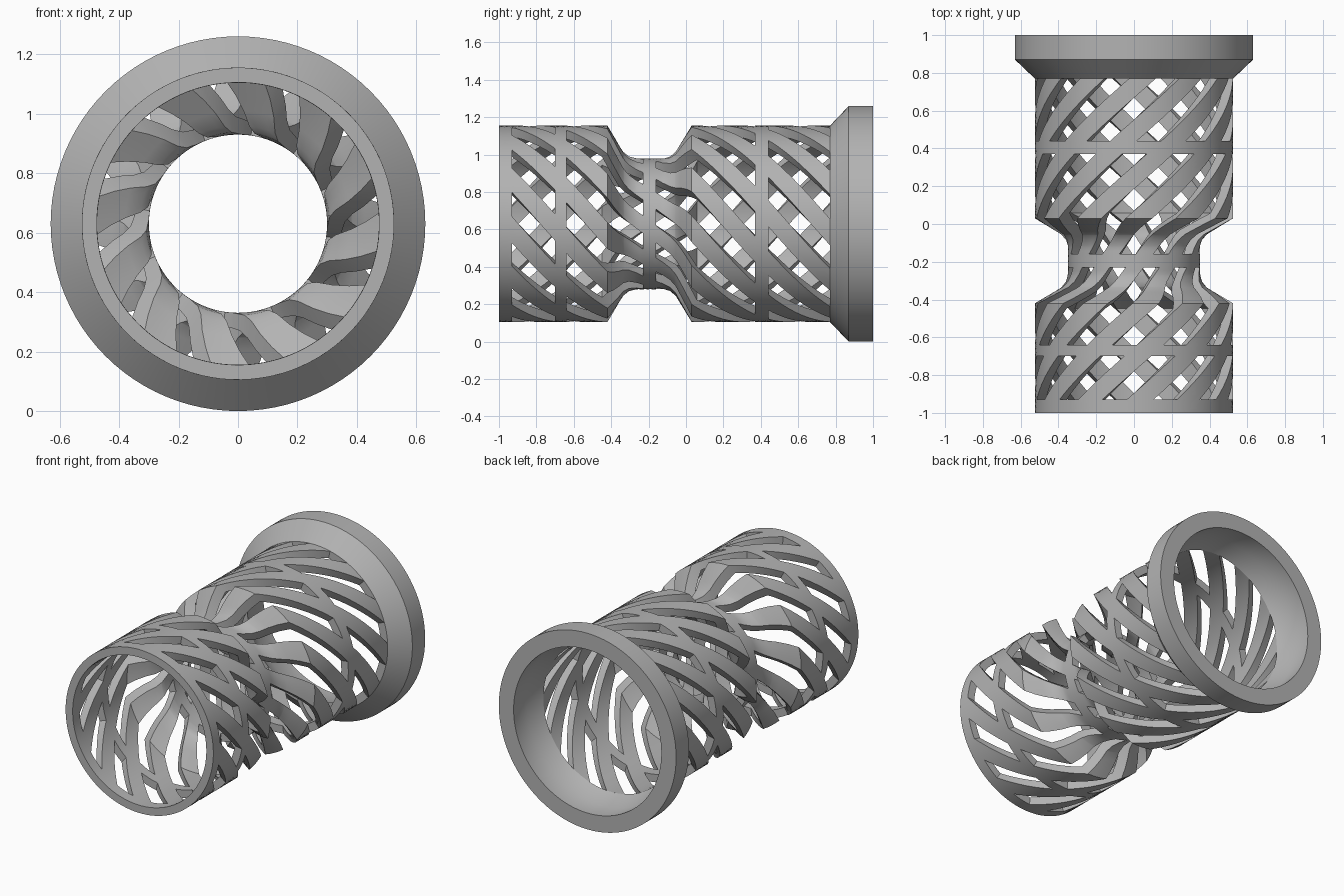
import bpy, bmesh, math

cube = bpy.data.objects.get("Cube")
if cube:
    bpy.data.objects.remove(cube, do_unlink=True)

AXIS_Z = 0.63
SLOTS = 12            # slots around the tube
PER = 8               # columns per slot and strip pair
COLS = SLOTS * PER
PITCH = 2 * math.pi / SLOTS
TWIST = 2.17          # radians per unit of length
MID = -0.195          # centre of the waist

grey = bpy.data.materials.new("grey")
grey.use_nodes = True
grey.diffuse_color = (0.45, 0.45, 0.45, 1)
grey.node_tree.nodes["Principled BSDF"].inputs["Base Color"].default_value = (0.45, 0.45, 0.45, 1)


def finish(name, bm):
    bmesh.ops.recalc_face_normals(bm, faces=bm.faces)
    mesh = bpy.data.meshes.new(name)
    bm.to_mesh(mesh)
    bm.free()
    obj = bpy.data.objects.new(name, mesh)
    bpy.context.collection.objects.link(obj)
    mesh.materials.append(grey)
    bpy.ops.object.select_all(action='DESELECT')
    obj.select_set(True)
    bpy.context.view_layer.objects.active = obj
    bpy.ops.object.shade_smooth_by_angle(angle=math.radians(30))
    return obj


def point(angle, r, y):
    return (r * math.sin(angle), y, AXIS_Z + r * math.cos(angle))


def radius(profile, y):
    """Radius of a waist profile given as (distance from middle, radius)."""
    d = abs(y - MID)
    if d <= profile[0][0]:
        return profile[0][1]
    for (d0, r0), (d1, r1) in zip(profile, profile[1:]):
        if d <= d1:
            return r0 + (r1 - r0) * (d - d0) / (d1 - d0)
    return profile[-1][1]


# Wall profiles: a narrow waist opening out to the full tube
outer = [(0.07, 0.35), (0.11, 0.36), (0.14, 0.385), (0.225, 0.525)]
inner = [(0.08, 0.30), (0.135, 0.308), (0.165, 0.33), (0.253, 0.475)]

# Slotted spans between the solid rings
spans = [(-0.93, -0.70), (-0.64, -0.23), (-0.16, 0.37), (0.44, 0.77)]

# Stations along the axis, including every profile corner and slot end
keys = {-1.0, 0.77} | {y for s in spans for y in s}
keys |= {round(MID + side * d, 4) for d, _ in outer + inner for side in (-1, 1)}
keys = sorted(keys)
rows = []
for a, b in zip(keys, keys[1:]):
    n = max(1, math.ceil((b - a) / 0.03))
    rows += [a + (b - a) * i / n for i in range(n)]
rows.append(keys[-1])


def filled(i, j):
    if i < 0 or i >= len(rows) - 1:
        return False
    y = (rows[i] + rows[i + 1]) / 2
    slotted = any(a < y < b for a, b in spans)
    return not (slotted and j % PER < PER // 2)


# Tube wall: sheared grid with slots left open and closed by side walls
STRIP = PITCH * 0.52
SLOT = PITCH - STRIP


def column_angle(j):
    n, k = divmod(j, PER)
    half = PER // 2
    f = k / half * SLOT if k <= half else SLOT + (k - half) / half * STRIP
    return n * PITCH + f - SLOT / 2


bm = bmesh.new()
grids = []
for profile in (outer, inner):
    grids.append([[bm.verts.new(point(column_angle(j) + TWIST * (y - 0.61), radius(profile, y), y))
                   for j in range(COLS)] for y in rows])
out, inn = grids
for i in range(len(rows) - 1):
    for j in range(COLS):
        if not filled(i, j):
            continue
        k = (j + 1) % COLS
        for g in grids:
            bm.faces.new((g[i][j], g[i][k], g[i + 1][k], g[i + 1][j]))
        edges = [((i - 1, j), (i, j), (i, k)), ((i + 1, j), (i + 1, j), (i + 1, k)),
                 ((i, (j - 1) % COLS), (i, j), (i + 1, j)), ((i, k), (i, k), (i + 1, k))]
        for cell, (a, b), (c, d) in edges:
            if not filled(*cell):
                bm.faces.new((out[a][b], out[c][d], inn[c][d], inn[a][b]))
bmesh.ops.delete(bm, geom=[v for v in bm.verts if not v.link_faces], context='VERTS')
finish("slotted_tube", bm)

# End flange: turned ring with a flared bore
ring = [(0.475, 0.77), (0.525, 0.77), (0.63, 0.87), (0.63, 1.0), (0.525, 1.0), (0.525, 0.87)]
bm = bmesh.new()
loops = [[bm.verts.new(point(2 * math.pi * j / COLS, r, y)) for j in range(COLS)] for r, y in ring]
for a, b in zip(loops, loops[1:] + loops[:1]):
    for j in range(COLS):
        k = (j + 1) % COLS
        bm.faces.new((a[j], a[k], b[k], b[j]))
finish("end_flange", bm)
